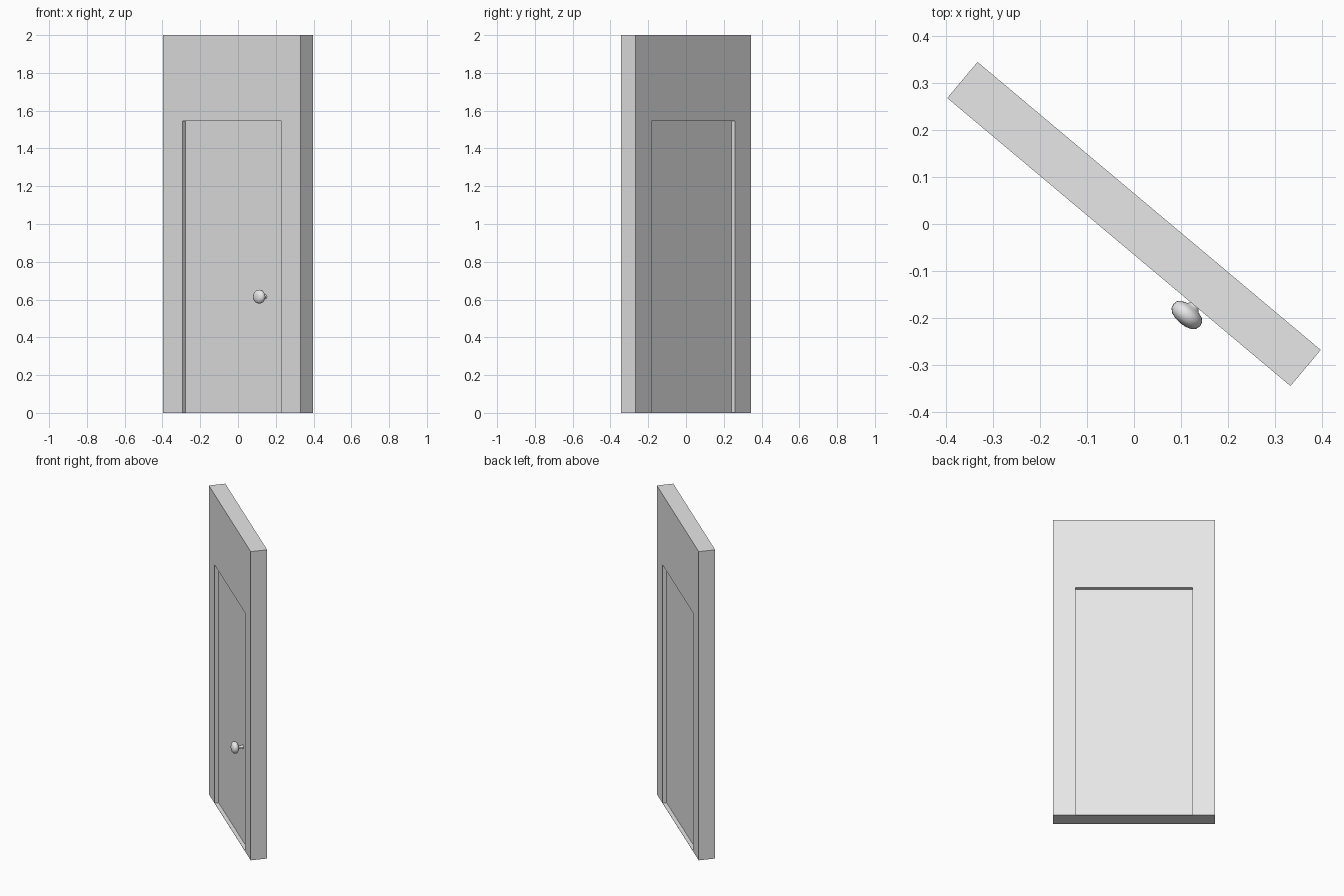
import bpy, bmesh
from math import radians, tau
from mathutils import Vector

if "Cube" in bpy.data.objects:
    bpy.data.objects.remove(bpy.data.objects["Cube"], do_unlink=True)

TURN = radians(-40)          # the wall stands turned about z
HALF_W, HALF_T, TOP = 0.4755, 0.05, 2.0
OPEN_W, OPEN_H = 0.342, 1.545
DOOR_T = 0.026

grey = bpy.data.materials.new("light_grey")
grey.use_nodes = True
grey.diffuse_color = (0.8, 0.8, 0.8, 1)
grey.node_tree.nodes["Principled BSDF"].inputs["Base Color"].default_value = (0.8, 0.8, 0.8, 1)


def finish(name, bm):
    bmesh.ops.recalc_face_normals(bm, faces=bm.faces)
    mesh = bpy.data.meshes.new(name)
    bm.to_mesh(mesh)
    bm.free()
    mesh.materials.append(grey)
    ob = bpy.data.objects.new(name, mesh)
    ob.rotation_euler.z = TURN
    bpy.context.collection.objects.link(ob)
    return ob


def extruded(name, outline, half_depth):
    """Extrude an x-z outline evenly either side of the wall's mid plane."""
    bm = bmesh.new()
    face = bm.faces.new([bm.verts.new((x, -half_depth, z)) for x, z in outline])
    ext = bmesh.ops.extrude_face_region(bm, geom=[face])
    verts = [g for g in ext["geom"] if isinstance(g, bmesh.types.BMVert)]
    bmesh.ops.translate(bm, verts=verts, vec=(0, 2 * half_depth, 0))
    return finish(name, bm)


def rectangle(w, h):
    return [(-w, 0), (w, 0), (w, h), (-w, h)]


# Wall with a doorway, one U-shaped piece
half = [(OPEN_W, OPEN_H), (OPEN_W, 0), (HALF_W, 0), (HALF_W, TOP)]
extruded("wall", half + [(-x, z) for x, z in reversed(half)], HALF_T)

# Door leaf set back from both wall faces, over a thin threshold
extruded("door", rectangle(OPEN_W, OPEN_H), DOOR_T)
extruded("threshold", rectangle(OPEN_W, 0.002), HALF_T)

# Round knob on a slim neck, turned about the door's normal: (radius, y)
profile = [(0.012, -0.024), (0.009, -0.032), (0.009, -0.048), (0.016, -0.056),
           (0.028, -0.060), (0.035, -0.067), (0.037, -0.076), (0.034, -0.086),
           (0.026, -0.093), (0.014, -0.097), (0, -0.098)]
centre = Vector((0.21, 0, 0.615))
bm = bmesh.new()
verts = [bm.verts.new(centre + Vector((r, y, 0))) for r, y in profile]
edges = [bm.edges.new(pair) for pair in zip(verts, verts[1:])]
bmesh.ops.spin(bm, geom=verts + edges, cent=centre, axis=(0, 1, 0),
               angle=tau, steps=24, use_duplicate=False)
bmesh.ops.remove_doubles(bm, verts=bm.verts, dist=0.0001)
knob = finish("door_knob", bm)
knob.data.shade_smooth()
